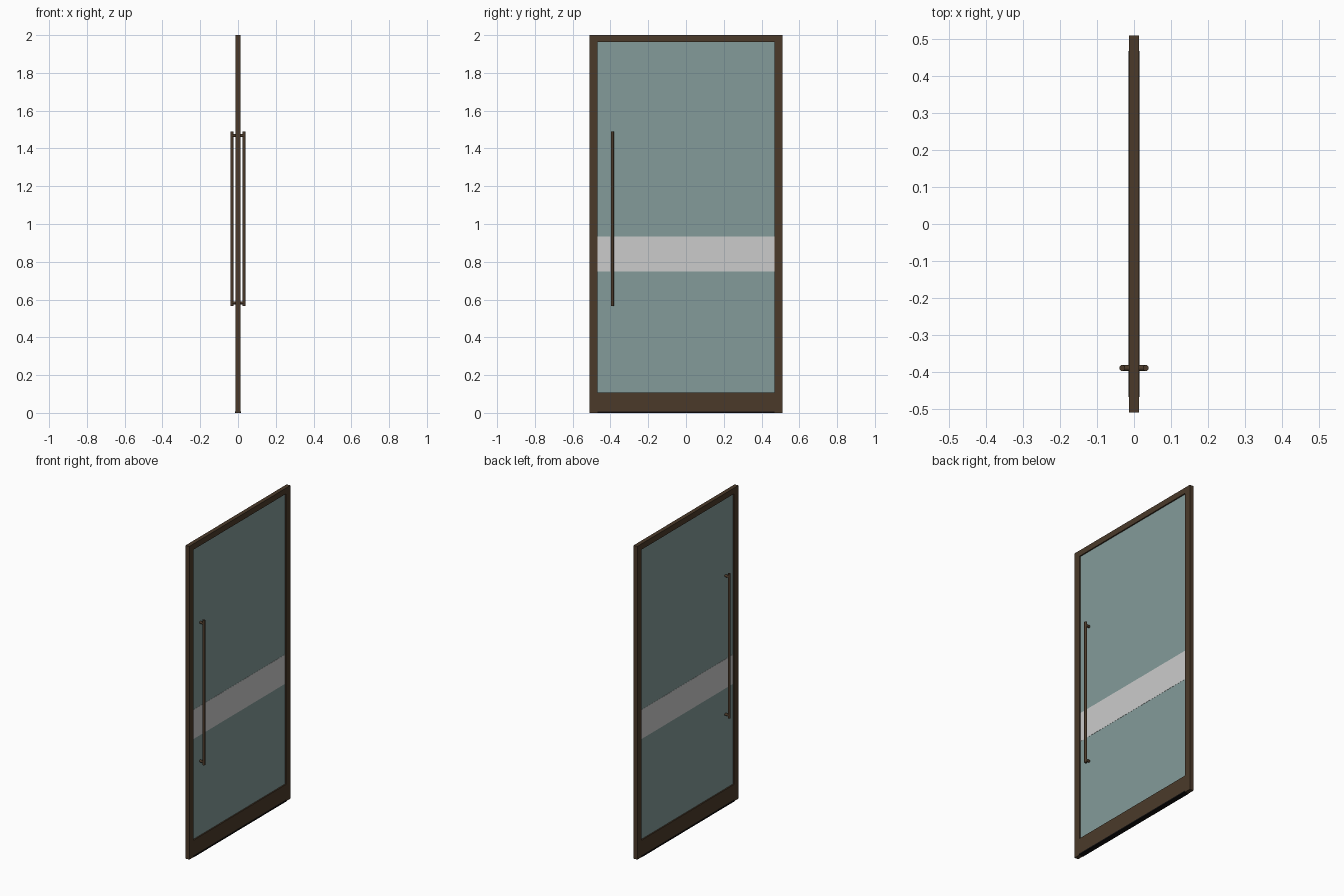
import bpy
from math import pi

if "Cube" in bpy.data.objects:
    bpy.data.objects.remove(bpy.data.objects["Cube"])


def material(name, rgb):
    m = bpy.data.materials.new(name)
    m.diffuse_color = (*rgb, 1)
    m.use_nodes = True
    m.node_tree.nodes["Principled BSDF"].inputs["Base Color"].default_value = m.diffuse_color
    return m


BRONZE = material("dark_bronze", (0.07, 0.042, 0.023))
BLACK = material("black_rubber", (0.006, 0.005, 0.005))
GLASS = material("tinted_glass", (0.23, 0.33, 0.32))
FROST = material("frosted_film", (0.54, 0.56, 0.55))


def box(name, x, y, z, mat, bevel=0.0):
    """Box from (min, max) ranges on each axis."""
    bpy.ops.mesh.primitive_cube_add(
        size=1, location=[(a + b) / 2 for a, b in (x, y, z)])
    ob = bpy.context.object
    ob.name = name
    ob.scale = [b - a for a, b in (x, y, z)]
    bpy.ops.object.transform_apply(location=False, rotation=False, scale=True)
    ob.data.materials.append(mat)
    if bevel:
        mod = ob.modifiers.new("edge", "BEVEL")
        mod.width, mod.segments = bevel, 2
    return ob


def rod(name, radius, length, loc, mat, rot=(0, 0, 0)):
    bpy.ops.mesh.primitive_cylinder_add(
        vertices=24, radius=radius, depth=length, location=loc, rotation=rot)
    ob = bpy.context.object
    ob.name = name
    ob.data.materials.append(mat)
    bpy.ops.object.shade_smooth_by_angle(angle=0.6)
    return ob


W, IN = 0.51, 0.468          # outer and inner half widths
T = (-0.013, 0.013)          # frame thickness
BOTTOM, TOP = 0.108, 1.963   # glass opening
BAND = (0.748, 0.935)        # frosted stripe

# Frame: two stiles, top rail, deep bottom rail
for side, y in (("left", (-W, -IN)), ("right", (IN, W))):
    box(side + "_stile", T, y, (0, 2), BRONZE)
box("top_rail", T, (-IN, IN), (TOP, 2), BRONZE)
box("bottom_rail", T, (-IN, IN), (0.008, BOTTOM), BRONZE)

# Sweep seal under the bottom rail
box("bottom_seal", (-0.0155, 0.0155), (-IN, IN), (0, 0.008), BLACK)

# Glass pane with frosted stripe on both faces
box("glass_pane", (-0.005, 0.005), (-IN, IN), (BOTTOM, TOP), GLASS)
box("frosted_stripe", (-0.006, 0.006), (-IN, IN), BAND, FROST)

# Pull handles on both faces, joined by through standoffs
HY, HX, R = -0.39, 0.032, 0.008
for side, s in (("outer", 1), ("inner", -1)):
    rod(side + "_pull_bar", R, 0.924, (s * HX, HY, 1.027), BRONZE)
    for level, z in (("lower", 0.583), ("upper", 1.468)):
        rod(f"{side}_{level}_standoff", R, HX - 0.005,
            (s * (HX + 0.005) / 2, HY, z), BRONZE, (0, pi / 2, 0))
